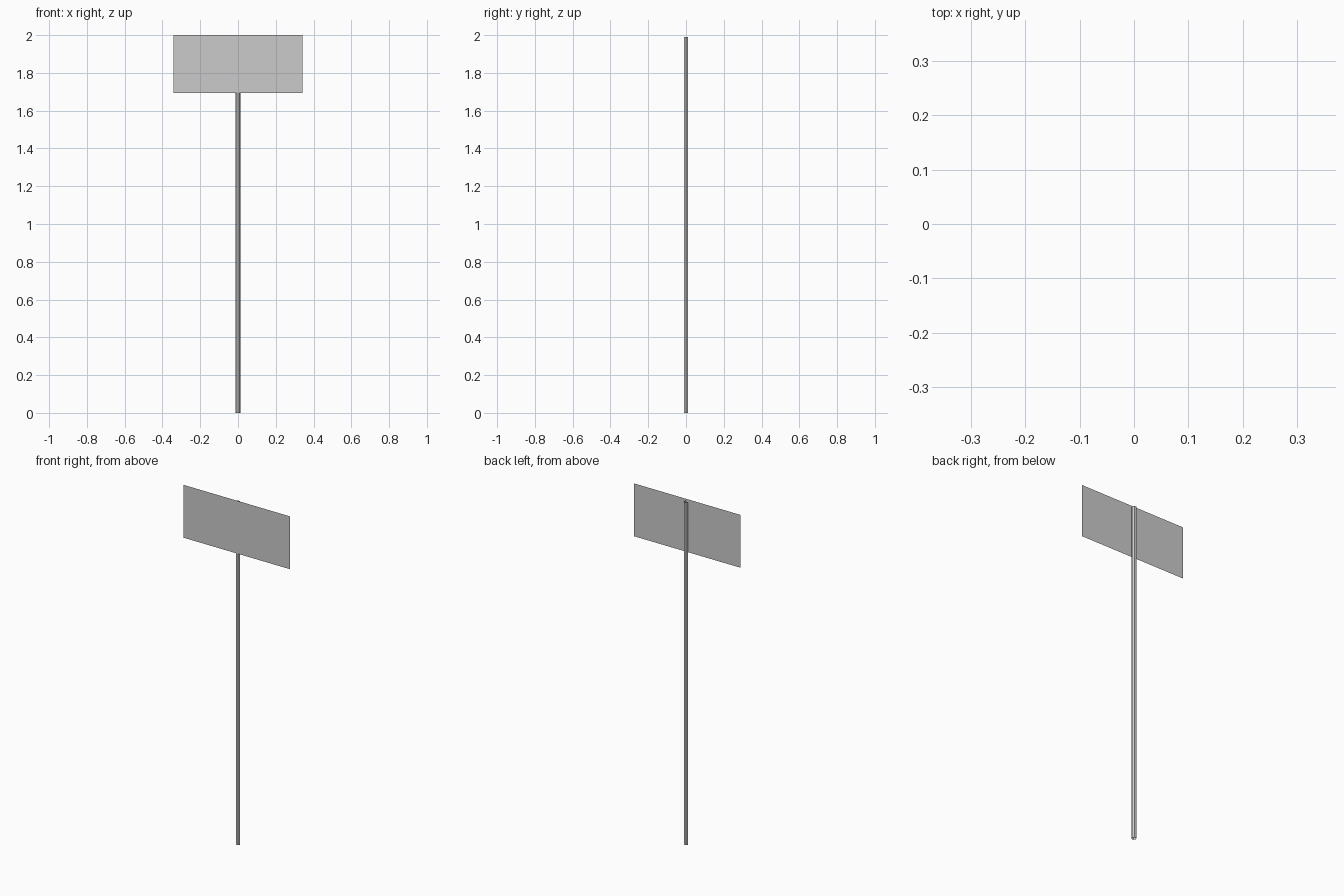
import bpy
from math import radians

if "Cube" in bpy.data.objects:
    bpy.data.objects.remove(bpy.data.objects["Cube"])

POLE_R = 0.013
POLE_H = 1.99
PANEL_W, PANEL_H = 0.684, 0.307
FRONT_Y = -POLE_R * 0.866

# Pole: slim open six-sided tube, flat side to the front
bpy.ops.mesh.primitive_cylinder_add(
    vertices=6, radius=POLE_R, depth=POLE_H, end_fill_type='NOTHING',
    location=(0, 0, POLE_H / 2), rotation=(0, 0, radians(30)))
bpy.context.object.name = "pole"

# Sign panel: single flat sheet against the front of the pole
bpy.ops.mesh.primitive_plane_add(
    size=1, location=(0, FRONT_Y, 2 - PANEL_H / 2),
    rotation=(radians(90), 0, 0))
panel = bpy.context.object
panel.name = "sign_panel"
panel.scale = (PANEL_W, PANEL_H, 1)
